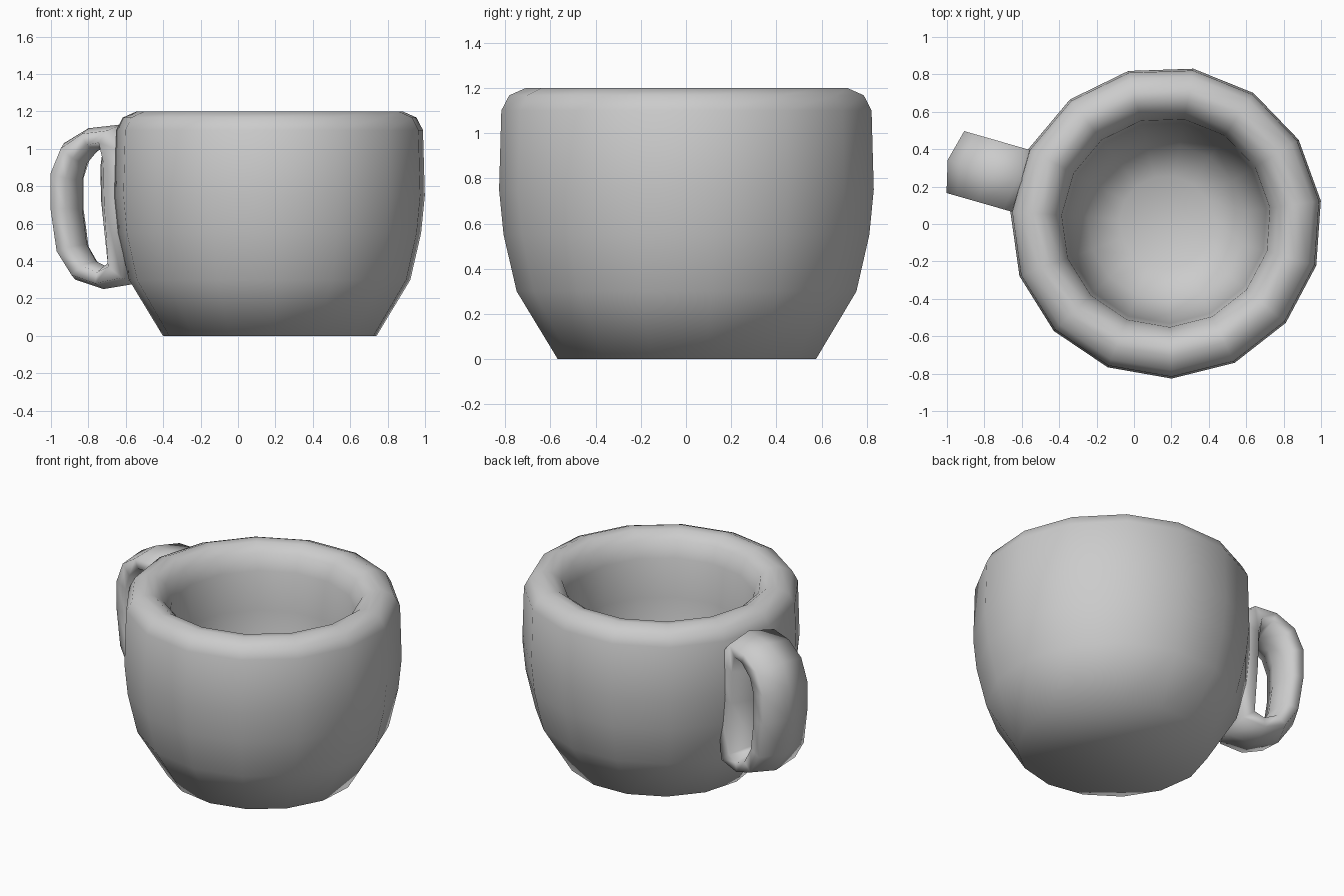
import bpy
import bmesh
import math

if "Cube" in bpy.data.objects:
    bpy.data.objects.remove(bpy.data.objects["Cube"], do_unlink=True)

CENTRE = (0.172, 0.008)
SIDES = 15
START = math.radians(8)
HANDLE_ANGLE = math.radians(164)

clay = bpy.data.materials.new("plain grey")
clay.use_nodes = True
clay.diffuse_color = (0.6, 0.6, 0.6, 1)
clay.node_tree.nodes["Principled BSDF"].inputs["Base Color"].default_value = (0.6, 0.6, 0.6, 1)


def finish(bm, name):
    bmesh.ops.recalc_face_normals(bm, faces=bm.faces)
    for face in bm.faces:
        face.smooth = True
    mesh = bpy.data.meshes.new(name)
    bm.to_mesh(mesh)
    bm.free()
    mesh.materials.append(clay)
    obj = bpy.data.objects.new(name, mesh)
    bpy.context.collection.objects.link(obj)
    return obj


def bridge(bm, a, b):
    """Join two closed rings of equal length with quads."""
    n = len(a)
    for i in range(n):
        j = (i + 1) % n
        bm.faces.new((a[i], a[j], b[j], b[i]))


# Cup body: outside wall, rounded rim, then the hollow bowl
profile = [(0.575, 0), (0.757, 0.3), (0.815, 0.55), (0.835, 0.75),
           (0.825, 1.1), (0.79, 1.167), (0.715, 1.2), (0.66, 1.195),
           (0.6, 1.15), (0.56, 1.05), (0.54, 0.8), (0.51, 0.5),
           (0.42, 0.28), (0.25, 0.18)]
bm = bmesh.new()
rings = []
for r, z in profile:
    ring = []
    for i in range(SIDES):
        a = START + math.tau * i / SIDES
        ring.append(bm.verts.new((CENTRE[0] + r * math.cos(a),
                                  CENTRE[1] + r * math.sin(a), z)))
    rings.append(ring)
for lower, upper in zip(rings, rings[1:]):
    bridge(bm, lower, upper)
bm.faces.new(rings[0])
bm.faces.new(rings[-1])
finish(bm, "cup_body")

# Handle: closed loop of six-sided sections, its back sunk into the wall
# Each pair is an outer and an inner ridge point (distance out, height)
sections = [((0.83, 1.13), (0.93, 1.0)), ((1.01, 1.11), (0.96, 0.99)),
            ((1.147, 1.03), (1.02, 0.92)), ((1.215, 0.88), (1.045, 0.83)),
            ((1.215, 0.68), (1.045, 0.68)), ((1.178, 0.44), (1.02, 0.49)),
            ((1.084, 0.3), (0.97, 0.4)), ((0.928, 0.25), (0.91, 0.37)),
            ((0.74, 0.28), (0.89, 0.4)), ((0.68, 0.7), (0.94, 0.72)),
            ((0.68, 1.0), (0.945, 0.9))]
HALF_WIDTH = 0.172
hexagon = [(0, 0), (0.25, 1), (0.75, 1), (1, 0), (0.75, -1), (0.25, -1)]
ca, sa = math.cos(HANDLE_ANGLE), math.sin(HANDLE_ANGLE)
bm = bmesh.new()
loops = []
for outer, inner in sections:
    loop = []
    for blend, side in hexagon:
        r = outer[0] + (inner[0] - outer[0]) * blend
        z = outer[1] + (inner[1] - outer[1]) * blend
        t = side * HALF_WIDTH
        loop.append(bm.verts.new((CENTRE[0] + r * ca - t * sa,
                                  CENTRE[1] + r * sa + t * ca, z)))
    loops.append(loop)
for i, loop in enumerate(loops):
    bridge(bm, loop, loops[(i + 1) % len(loops)])
finish(bm, "handle")
